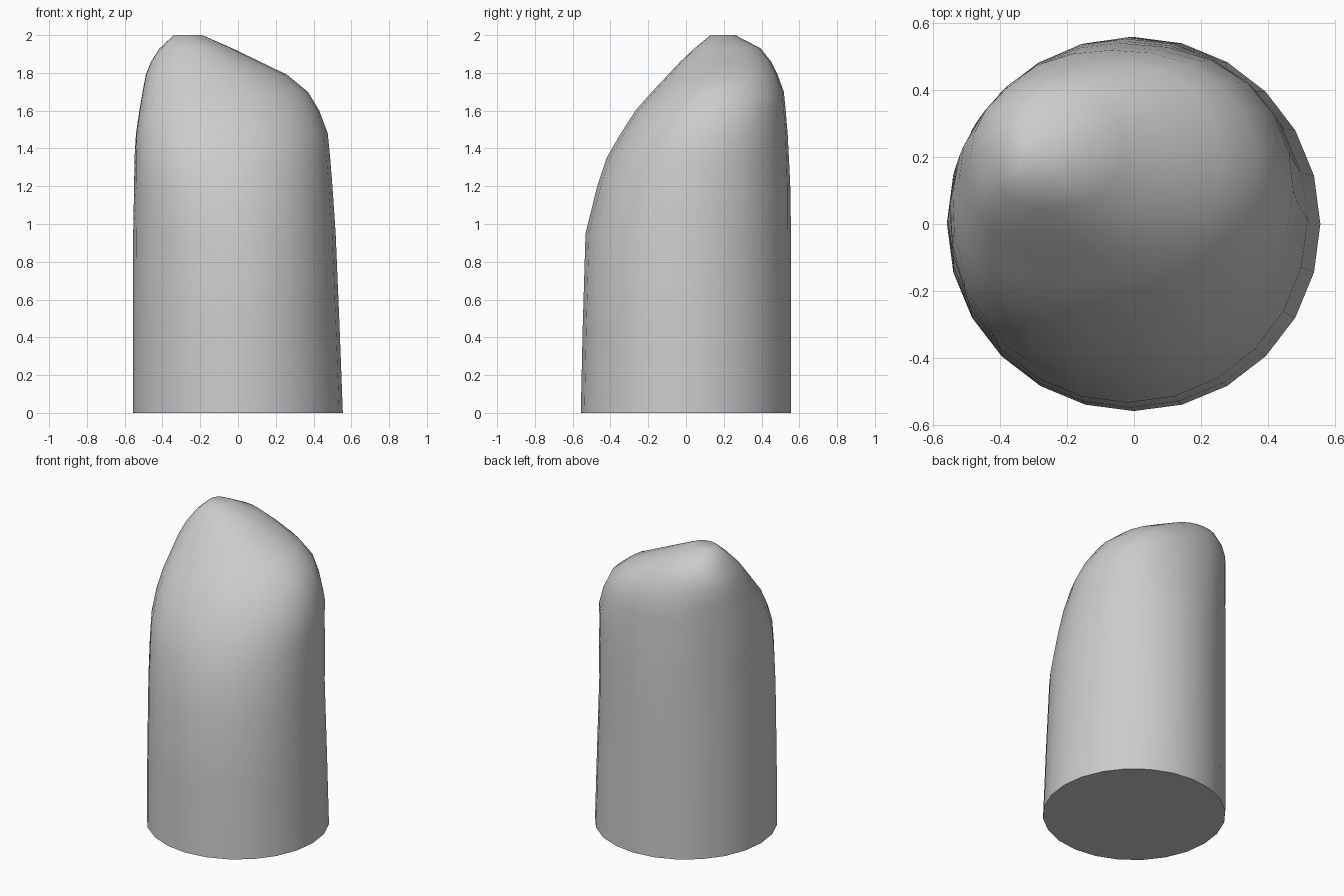
import bpy, bmesh, math

if "Cube" in bpy.data.objects:
    bpy.data.objects.remove(bpy.data.objects["Cube"])

SIDES = 24

# Cross-sections of the slanted pillar: z, x min, x max, y min, y max
SECTIONS = [
    (0.00, -.557, .555, -.557, .557),
    (0.45, -.557, .538, -.547, .557),
    (0.95, -.555, .517, -.532, .556),
    (1.20, -.550, .500, -.470, .552),
    (1.35, -.548, .488, -.420, .545),
    (1.48, -.540, .475, -.345, .538),
    (1.60, -.522, .430, -.268, .528),
    (1.70, -.505, .370, -.180, .518),
    (1.79, -.488, .260, -.095, .485),
    (1.86, -.460, .115, -.030, .450),
    (1.93, -.415, -.030, .045, .395),
    (2.00, -.340, -.190, .130, .260),
]

# Extra fullness of the upper sections per quarter:
# back right, back left, front left, front right
FULLNESS = [.04, .01, .12, -.02]


def section_ring(bm, z, x0, x1, y0, y1):
    """Oval ring touching the given limits, fuller at the diagonal quarters."""
    cx, cy = (x0 + x1) / 2, (y0 + y1) / 2
    rx, ry = (x1 - x0) / 2, (y1 - y0) / 2
    ramp = min(max((z - .95) / .6, 0), 1)
    ring = []
    for i in range(SIDES):
        t = 2 * math.pi * i / SIDES
        f = 1 + ramp * FULLNESS[i * 4 // SIDES] * math.sin(2 * t) ** 2
        x, y = cx + rx * f * math.cos(t), cy + ry * f * math.sin(t)
        k = min(1, .558 / math.hypot(x, y))      # stay inside the round shaft
        ring.append(bm.verts.new((x * k, y * k, z)))
    return ring


# Pillar: rings skinned from the flat base to the slanted, rounded top
bm = bmesh.new()
rings = [section_ring(bm, *s) for s in SECTIONS]
for low, high in zip(rings, rings[1:]):
    for i in range(SIDES):
        j = (i + 1) % SIDES
        bm.faces.new((low[i], low[j], high[j], high[i]))
bm.faces.new(rings[0][::-1])
bm.faces.new(rings[-1])
bmesh.ops.recalc_face_normals(bm, faces=bm.faces)

mesh = bpy.data.meshes.new("rounded_pillar")
bm.to_mesh(mesh)
bm.free()
pillar = bpy.data.objects.new("rounded_pillar", mesh)
bpy.context.collection.objects.link(pillar)

# Smooth sides and crown, crisp base edge
bpy.context.view_layer.objects.active = pillar
pillar.select_set(True)
bpy.ops.object.shade_smooth_by_angle(angle=math.radians(60))
